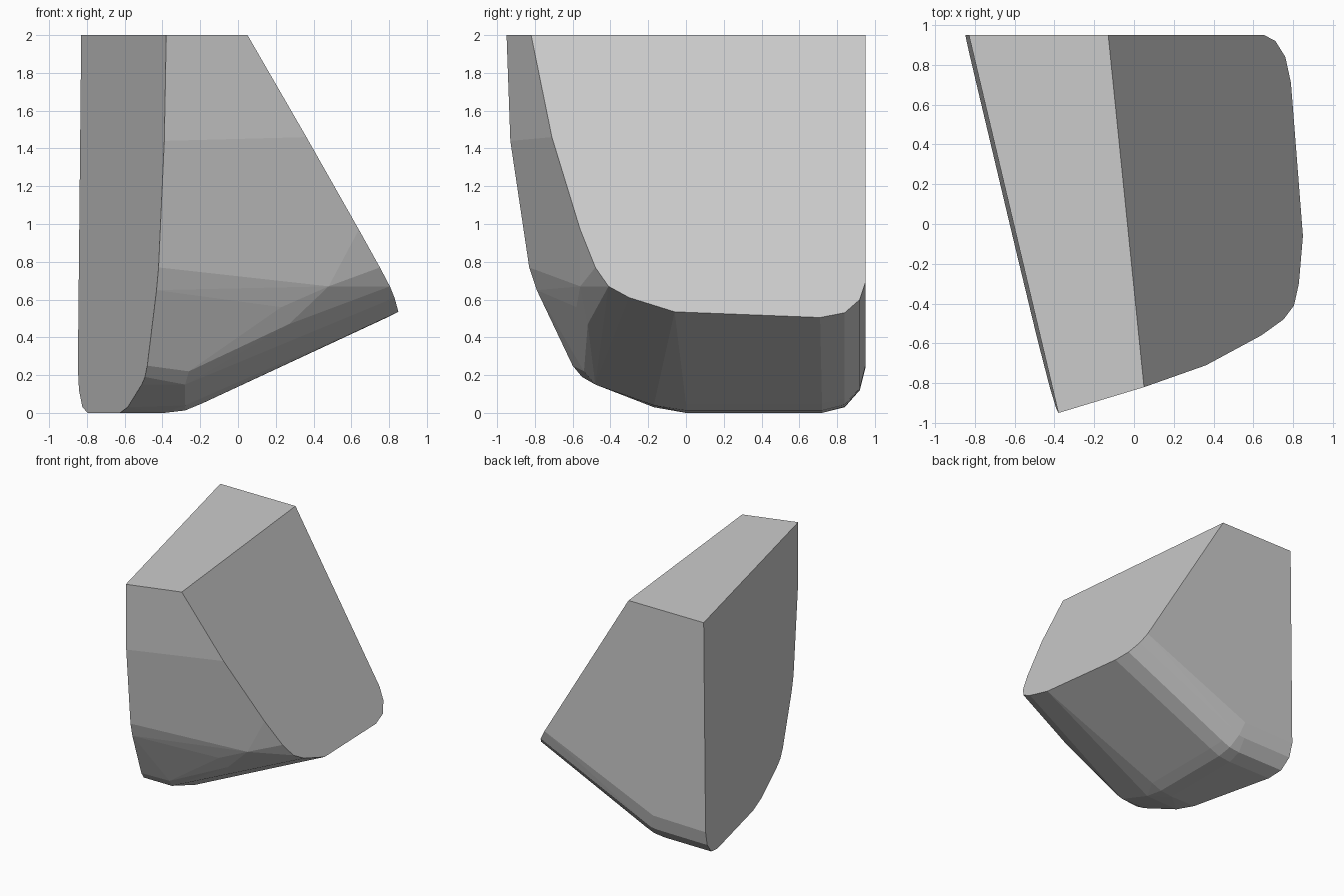
import bpy, bmesh, math

if "Cube" in bpy.data.objects:
    bpy.data.objects.remove(bpy.data.objects["Cube"])

# Single grey material
grey = bpy.data.materials.new("stone grey")
grey.diffuse_color = (0.6, 0.6, 0.6, 1)
grey.use_nodes = True
grey.node_tree.nodes["Principled BSDF"].inputs["Base Color"].default_value = grey.diffuse_color


def left_plane(y, z):
    return (-0.605 - 0.237 * y - 0.01 * (2 - z), y, z)


def right_plane(y, z):
    return (-0.033 - 0.1017 * y + 0.598 * (2 - z), y, z)


# Outlines (y, z) of the two flat side faces
left_outline = [(0.95, 2), (-0.95, 2), (-0.93, 1.44), (-0.83, 0.77), (-0.79, 0.65),
                (-0.60, 0.25), (-0.55, 0.19), (-0.48, 0.15), (-0.17, 0.03), (0, 0),
                (0.72, 0), (0.84, 0.03), (0.92, 0.12), (0.95, 0.24)]
right_outline = [(0.95, 2), (-0.82, 2), (-0.71, 1.46), (-0.56, 0.97), (-0.48, 0.77),
                 (-0.41, 0.67), (-0.30, 0.61), (-0.06, 0.535), (0.71, 0.505),
                 (0.84, 0.53), (0.92, 0.60), (0.95, 0.69)]
points = [left_plane(*p) for p in left_outline] + [right_plane(*p) for p in right_outline]

# Rounded bend along the underside, shrinking into the back face
bend = [(-0.39, 0), (-0.28, 0.013), (-0.19, 0.05)]
cx, cz = -0.36, 0.25
for y, s in [(0, 1), (0.72, 1), (0.84, 0.87), (0.92, 0.5), (0.95, 0.0)]:
    points += [(cx + (x - cx) * s, y, cz + (z - cz) * s) for x, z in bend]

# Rounded front lower corner
points += [(0.48, -0.56, 0.67), (0.23, -0.58, 0.56), (0.27, -0.52, 0.47),
           (-0.26, -0.54, 0.22), (-0.28, -0.48, 0.15), (-0.28, -0.17, 0.04)]

# Convex block wrapped around the outlines
bm = bmesh.new()
for p in points:
    bm.verts.new(p)
bmesh.ops.remove_doubles(bm, verts=bm.verts[:], dist=0.002)
bmesh.ops.convex_hull(bm, input=bm.verts[:])
bmesh.ops.delete(bm, geom=[v for v in bm.verts if not v.link_faces], context='VERTS')
bmesh.ops.dissolve_limit(bm, angle_limit=math.radians(1.5), verts=bm.verts[:], edges=bm.edges[:])
bmesh.ops.recalc_face_normals(bm, faces=bm.faces[:])

mesh = bpy.data.meshes.new("rounded_block")
bm.to_mesh(mesh)
bm.free()
mesh.materials.append(grey)
block = bpy.data.objects.new("rounded_block", mesh)
bpy.context.collection.objects.link(block)
